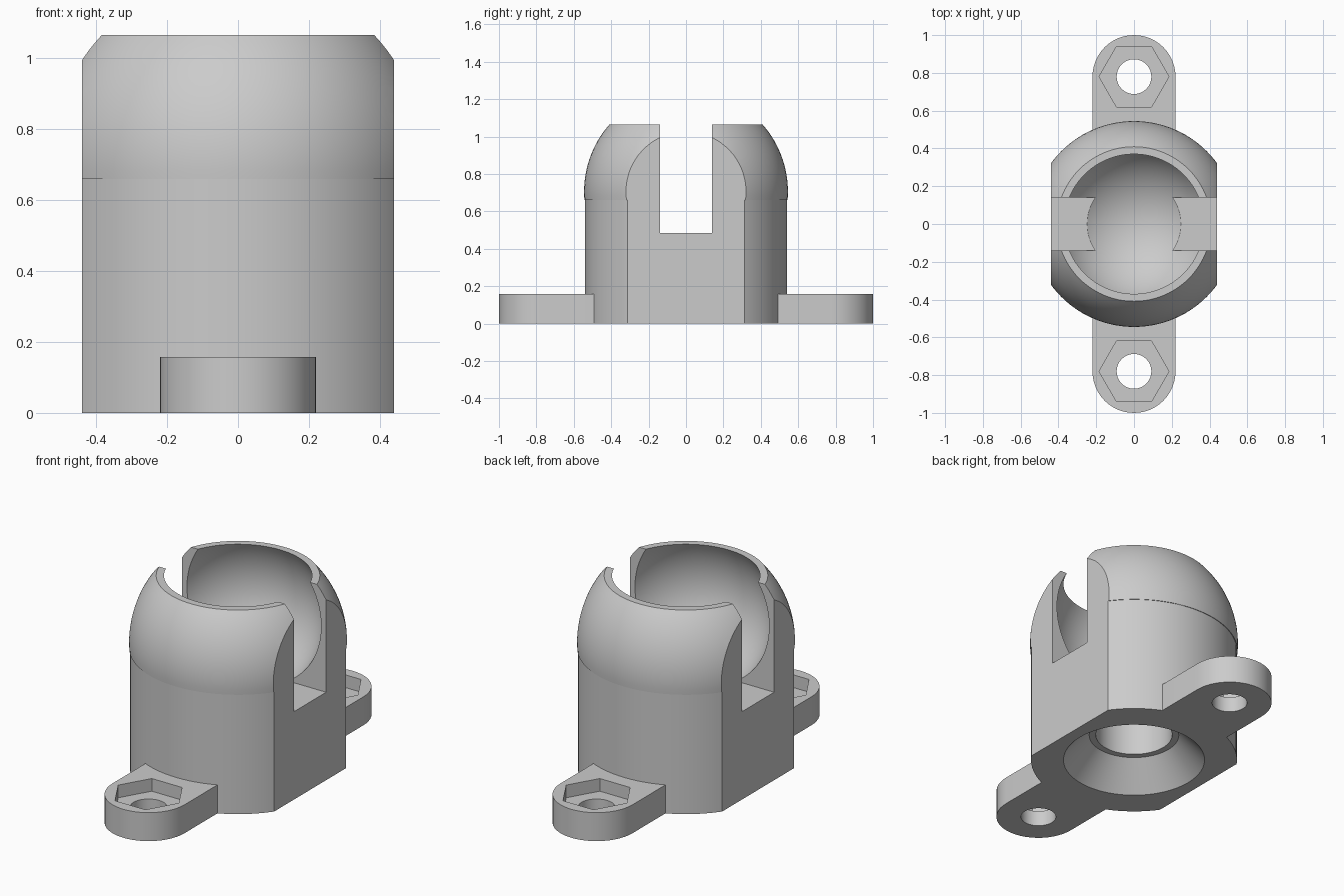
import bpy, bmesh
from math import sin, cos, pi, asin, acos, sqrt

cube = bpy.data.objects.get("Cube")
if cube:
    bpy.data.objects.remove(cube, do_unlink=True)

grey = bpy.data.materials.new("plain grey")
grey.use_nodes = True
colour = (0.6, 0.6, 0.6, 1)
grey.diffuse_color = colour
grey.node_tree.nodes["Principled BSDF"].inputs["Base Color"].default_value = colour

TOP = 1.065        # height of the socket rim
TAB_Y = 0.78       # bolt hole distance from the centre
TAB_H = 0.157


def finish(bm, name):
    bmesh.ops.recalc_face_normals(bm, faces=bm.faces[:])
    mesh = bpy.data.meshes.new(name)
    bm.to_mesh(mesh)
    bm.free()
    obj = bpy.data.objects.new(name, mesh)
    bpy.context.collection.objects.link(obj)
    mesh.materials.append(grey)
    return obj


def prism(name, outline, z0, z1):
    bm = bmesh.new()
    face = bm.faces.new([bm.verts.new((x, y, z0)) for x, y in outline])
    ext = bmesh.ops.extrude_face_region(bm, geom=[face])["geom"]
    moved = [v for v in ext if isinstance(v, bmesh.types.BMVert)]
    bmesh.ops.translate(bm, verts=moved, vec=(0, 0, z1 - z0))
    return finish(bm, name)


def ring(radius, n, cy=0):
    return [(radius * cos(2 * pi * i / n), cy + radius * sin(2 * pi * i / n)) for i in range(n)]


def rect(hx, hy):
    return [(-hx, -hy), (hx, -hy), (hx, hy), (-hx, hy)]


def lathe(name, profile, steps=96):
    bm = bmesh.new()
    verts = [bm.verts.new((r, 0, z)) for r, z in profile]
    edges = [bm.edges.new(pair) for pair in zip(verts, verts[1:])]
    bmesh.ops.spin(bm, geom=verts + edges, cent=(0, 0, 0), axis=(0, 0, 1),
                   angle=2 * pi, steps=steps)
    bmesh.ops.remove_doubles(bm, verts=bm.verts[:], dist=1e-5)
    return finish(bm, name)


def combine(obj, other, operation):
    mod = obj.modifiers.new(operation, "BOOLEAN")
    mod.operation, mod.solver, mod.object = operation, "EXACT", other
    bpy.context.view_layer.objects.active = obj
    bpy.ops.object.modifier_apply(modifier=mod.name)
    bpy.data.objects.remove(other, do_unlink=True)


def arc(radius, cz, a0, a1, n):
    angles = [a0 + (a1 - a0) * i / n for i in range(n + 1)]
    return [(radius * cos(a), cz + radius * sin(a)) for a in angles]


# Turned body: recessed underside, round wall, domed shoulder, ball socket
dome_r, dome_z = 0.545, 0.705
ball_r, ball_z = 0.433, 0.84
profile = [(0, 0.35), (0.2, 0.35), (0.2, 0.15), (0.235, 0.15), (0.37, 0), (0.54, 0), (0.54, 0.66)]
profile += arc(dome_r, dome_z, asin((0.66 - dome_z) / dome_r), asin((TOP - dome_z) / dome_r), 16)
profile += arc(ball_r, ball_z, asin((TOP - ball_z) / ball_r), -pi / 2, 28)[:-1]
profile.append((0, ball_z - ball_r))
body = lathe("socket_body", profile)

# Flat sides and the slot across the socket
combine(body, prism("side_trim", rect(0.44, 0.8), -0.1, 1.3), "INTERSECT")
combine(body, prism("slot_cutter", rect(0.8, 0.14), 0.485, 1.3), "DIFFERENCE")

# Mounting tabs with bolt holes and hexagonal nut pockets
for side in (-1, 1):
    outline = [(0.22, 0.42)]
    outline += [(0.22 * cos(pi * i / 24), TAB_Y + 0.22 * sin(pi * i / 24)) for i in range(25)]
    outline.append((-0.22, 0.42))
    tab = prism("mounting_tab", [(x, side * y) for x, y in outline], 0, TAB_H)
    combine(tab, prism("bolt_hole", ring(0.092, 32, side * TAB_Y), -0.1, 0.3), "DIFFERENCE")
    combine(tab, prism("nut_pocket", ring(0.185, 6, side * TAB_Y), TAB_H - 0.07, 0.3), "DIFFERENCE")
    combine(body, tab, "UNION")

# Smooth round walls, keep sharp edges
body.name = "ball_socket_mount"
bpy.ops.object.select_all(action="DESELECT")
body.select_set(True)
bpy.context.view_layer.objects.active = body
bpy.ops.object.shade_smooth_by_angle(angle=pi / 7)
